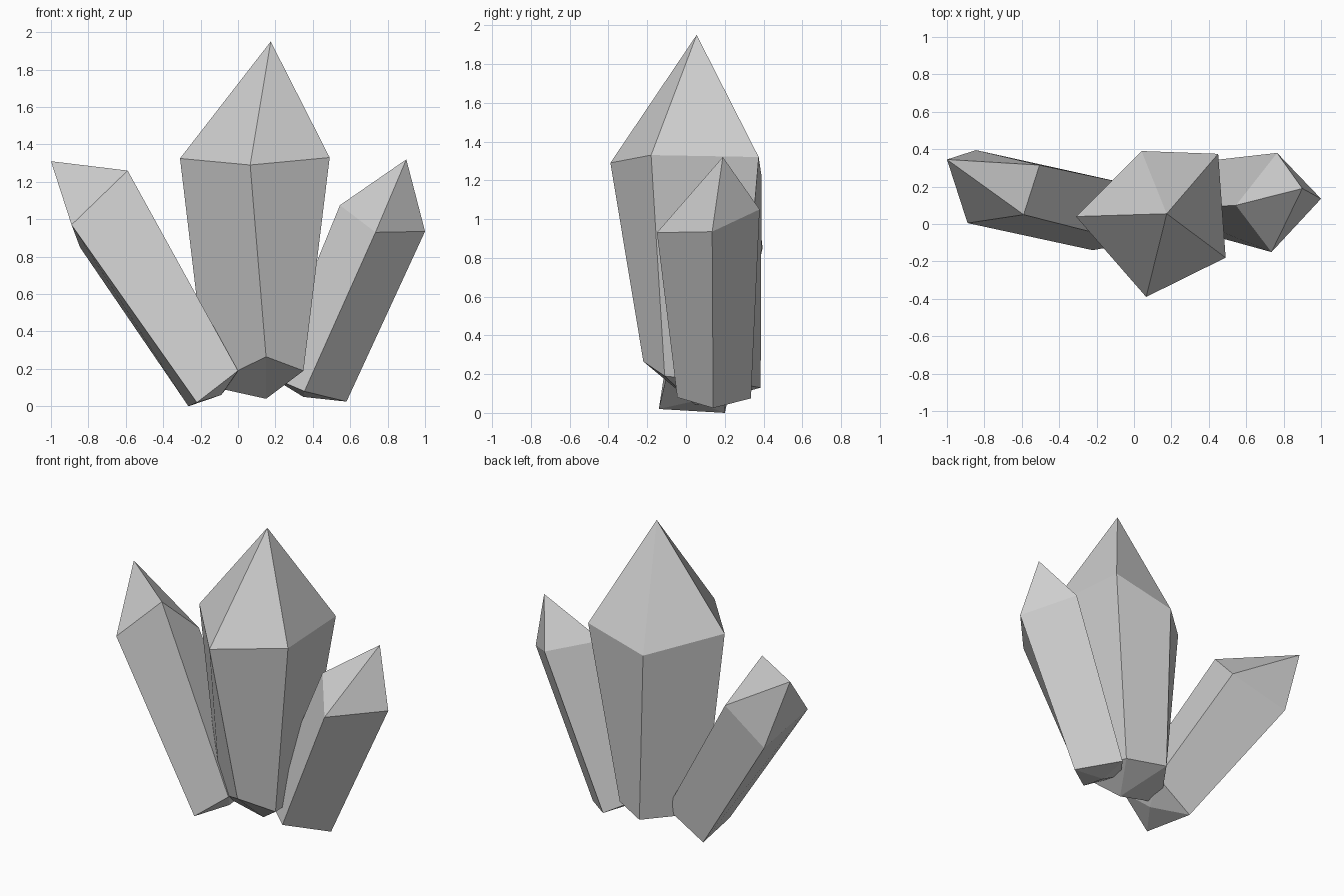
import bpy
import bmesh

default_cube = bpy.data.objects.get("Cube")
if default_cube:
    bpy.data.objects.remove(default_cube, do_unlink=True)


def make_material(name, colour):
    material = bpy.data.materials.new(name)
    material.use_nodes = True
    material.diffuse_color = colour
    shader = next(n for n in material.node_tree.nodes if n.type == "BSDF_PRINCIPLED")
    shader.inputs["Base Color"].default_value = colour
    return material


def make_crystal(name, tip, shoulder, foot, root, material):
    """Loft a faceted prism from foot ring to shoulder ring, pointed at both ends."""
    bm = bmesh.new()
    tip_vert, root_vert = bm.verts.new(tip), bm.verts.new(root)
    upper = [bm.verts.new(point) for point in shoulder]
    lower = [bm.verts.new(point) for point in foot]
    sides = len(upper)
    for i in range(sides):
        j = (i + 1) % sides
        bm.faces.new((lower[i], lower[j], upper[j], upper[i]))
        bm.faces.new((upper[i], upper[j], tip_vert))
        bm.faces.new((lower[j], lower[i], root_vert))
    bmesh.ops.recalc_face_normals(bm, faces=bm.faces[:])
    mesh = bpy.data.meshes.new(name)
    bm.to_mesh(mesh)
    bm.free()
    mesh.materials.append(material)
    crystal = bpy.data.objects.new(name, mesh)
    bpy.context.collection.objects.link(crystal)
    return crystal


grey = make_material("crystal grey", (.62, .62, .62, 1))

# Tall five-sided crystal in the middle
make_crystal(
    "centre_crystal", tip=(.175, .055, 1.95),
    shoulder=[(.49, -.18, 1.33), (.45, .375, 1.32), (.04, .39, 1.22),
              (-.31, .04, 1.325), (.065, -.39, 1.29)],
    foot=[(.35, -.11, .19), (.29, .275, .15), (.07, .385, .13),
          (-.165, .05, .11), (.15, -.22, .265)],
    root=(.15, .05, .04), material=grey)

# Four-sided crystal leaning towards -x
make_crystal(
    "long_leaning_crystal", tip=(-1, .345, 1.31),
    shoulder=[(-.59, .05, 1.26), (-.505, .315, 1.01),
              (-.845, .395, .85), (-.89, .005, .97)],
    foot=[(0, -.1, .19), (-.01, .21, .16), (-.265, .2, 0), (-.22, -.14, .02)],
    root=(-.09, .04, .06), material=grey)

# Four-sided crystal leaning towards +x
make_crystal(
    "short_leaning_crystal", tip=(.9, .19, 1.32),
    shoulder=[(.545, .1, 1.075), (.735, -.15, .93),
              (1, .135, .935), (.765, .38, 1.05)],
    foot=[(.17, .08, .16), (.355, -.045, .08), (.58, .14, .025), (.37, .335, .075)],
    root=(.35, .13, .05), material=grey)
